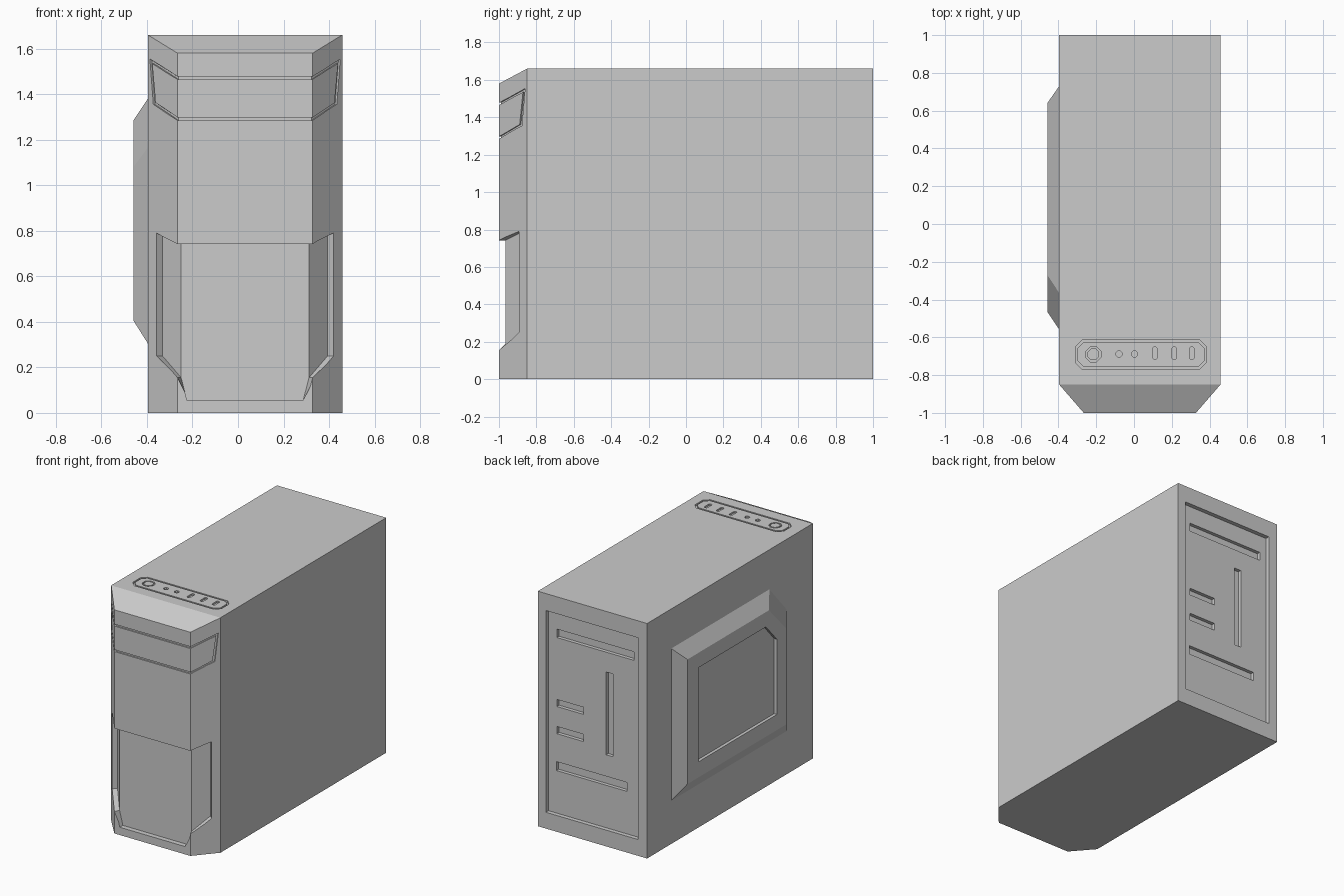
import bpy, bmesh, math

if "Cube" in bpy.data.objects:
    bpy.data.objects.remove(bpy.data.objects["Cube"])

CX, HALF, FRONT_HALF = 0.031, 0.427, 0.297   # case centre, half width, half width of bezel front
TOP, SEAM = 1.66, -0.85                      # case height, bezel / case joint
LEFT = CX - HALF


def finish(bm, name):
    bmesh.ops.recalc_face_normals(bm, faces=bm.faces)
    me = bpy.data.meshes.new(name)
    bm.to_mesh(me)
    bm.free()
    ob = bpy.data.objects.new(name, me)
    bpy.context.collection.objects.link(ob)
    return ob


def loft(bm, a, b, caps=None):
    """Closed solid between two loops; caps are lists of loop indices."""
    n = len(a)
    va, vb = [[bm.verts.new(p) for p in loop] for loop in (a, b)]
    for i in range(n):
        j = (i + 1) % n
        bm.faces.new((va[i], va[j], vb[j], vb[i]))
    for cap in caps or [range(n)]:
        bm.faces.new([va[i] for i in cap])
        bm.faces.new([vb[i] for i in cap])


def pocket(bm, outline, place, depth, caps=None):
    loft(bm, [place(p, -0.02) for p in outline], [place(p, depth) for p in outline], caps)


def groove(bm, outer, inner, place, depth):
    """Ring-shaped cutter between two outlines."""
    loops = [(outer, -0.02), (inner, -0.02), (inner, depth), (outer, depth)]
    vs = [[bm.verts.new(place(p, d)) for p in pts] for pts, d in loops]
    n = len(outer)
    for k in range(4):
        a, b = vs[k], vs[(k + 1) % 4]
        for i in range(n):
            j = (i + 1) % n
            bm.faces.new((a[i], a[j], b[j], b[i]))


def cut(ob, bm):
    cutter = finish(bm, "cutter")
    cutter.hide_render = True
    mod = ob.modifiers.new("cut", 'BOOLEAN')
    mod.operation, mod.solver, mod.object = 'DIFFERENCE', 'EXACT', cutter
    bpy.context.view_layer.objects.active = ob
    bpy.ops.object.modifier_apply(modifier=mod.name)
    bpy.data.objects.remove(cutter)


# Outline helpers
def rect(x0, x1, y0, y1, c=0):
    if not c:
        return [(x0, y0), (x1, y0), (x1, y1), (x0, y1)]
    return [(x0 + c, y0), (x1 - c, y0), (x1, y0 + c), (x1, y1 - c),
            (x1 - c, y1), (x0 + c, y1), (x0, y1 - c), (x0, y0 + c)]


def ngon(x, y, r, n=8):
    return [(x + r * math.cos(math.tau * (i + .5) / n), y + r * math.sin(math.tau * (i + .5) / n))
            for i in range(n)]


def mirrored(half):
    return half + [(-x, z) for x, z in reversed(half)]


# Placement of a 2D point at a depth below each surface
def on_top(p, d):
    return (p[0], p[1], TOP - d)


def on_back(p, d):
    return (p[0], 1 - d, p[1])


def on_side(p, d):
    return (-0.459 + d, p[0], p[1])


def on_bezel(p, d):
    x, z = p
    s, ax = math.copysign(1, x), abs(x)
    run, rise = HALF - FRONT_HALF, SEAM + 1
    ln = math.hypot(run, rise)
    nx, ny = rise / ln, run / ln
    if abs(ax - FRONT_HALF) < 1e-4:          # mitred corner
        ax, y = ax - d * (1 - ny) / nx, -1 + d
    elif ax < FRONT_HALF:
        y = -1 + d
    else:
        y = -1 + (ax - FRONT_HALF) * rise / run + d * ny
        ax -= d * nx
    return (CX + s * ax, y, z)


# Main case
bm = bmesh.new()
base = rect(LEFT, CX + HALF, SEAM, 1)
loft(bm, [(x, y, 0) for x, y in base], [(x, y, TOP) for x, y in base])
case = finish(bm, "case_body")

# Top control strip: border, power button, lights and ports
bm = bmesh.new()
groove(bm, rect(-.31, .384, -.768, -.614, .035), rect(-.298, .372, -.756, -.626, .03), on_top, .012)
groove(bm, ngon(-.215, -.69, .043), ngon(-.215, -.69, .033), on_top, .012)
for x in (-.08, .003):
    pocket(bm, ngon(x, -.688, .017), on_top, .012)
for x in (.111, .213, .306):
    pocket(bm, rect(x - .012, x + .012, -.716, -.652, .006), on_top, .012)
cut(case, bm)

# Back recess, then the slots in its floor
bm = bmesh.new()
pocket(bm, rect(-.325, .395, .115, 1.54), on_back, .03)
cut(case, bm)
bm = bmesh.new()
for r in ((-.272, .33, 1.355, 1.415), (.12, .33, .868, .918), (.12, .33, .676, .727),
          (-.217, .333, .415, .478), (-.108, -.055, .63, 1.215)):
    pocket(bm, rect(*r), on_back, .055)
cut(case, bm)

# Front bezel with chamfered sides and sloping top
bm = bmesh.new()
prof = [(LEFT, SEAM), (CX - FRONT_HALF, -1), (CX + FRONT_HALF, -1), (CX + HALF, SEAM)]
loft(bm, [(x, y, 0) for x, y in prof],
     [(x, y, TOP if y == SEAM else 1.58) for x, y in prof])
bezel = finish(bm, "front_bezel")

# Drive door groove and lower wraparound recess
bm = bmesh.new()
F = FRONT_HALF
groove(bm, mirrored([(F, 1.478), (.418, 1.554), (.403, 1.355), (F, 1.285)]),
       mirrored([(F, 1.465), (.408, 1.534), (.393, 1.362), (F, 1.298)]), on_bezel, .01)
pocket(bm, mirrored([(F, .742), (.389, .79), (.389, .25), (F, .155), (.255, .055)]), on_bezel, .035,
       [[0, 1, 2, 3], [0, 3, 4, 5, 6, 9], [6, 7, 8, 9]])
cut(bezel, bm)

# Raised left side panel with recessed window
bm = bmesh.new()
foot = [(.73, .305), (.73, 1.38), (-.365, 1.38), (-.558, 1.165), (-.558, .305)]
face = [(.64, .405), (.64, 1.285), (-.27, 1.285), (-.465, 1.08), (-.465, .405)]
loft(bm, [(LEFT, y, z) for y, z in foot], [on_side(p, 0) for p in face])
panel = finish(bm, "side_panel")
bm = bmesh.new()
pocket(bm, [(.515, .515), (.515, 1.18), (-.237, 1.18), (-.36, 1.045), (-.36, .515)], on_side, .022)
cut(panel, bm)
